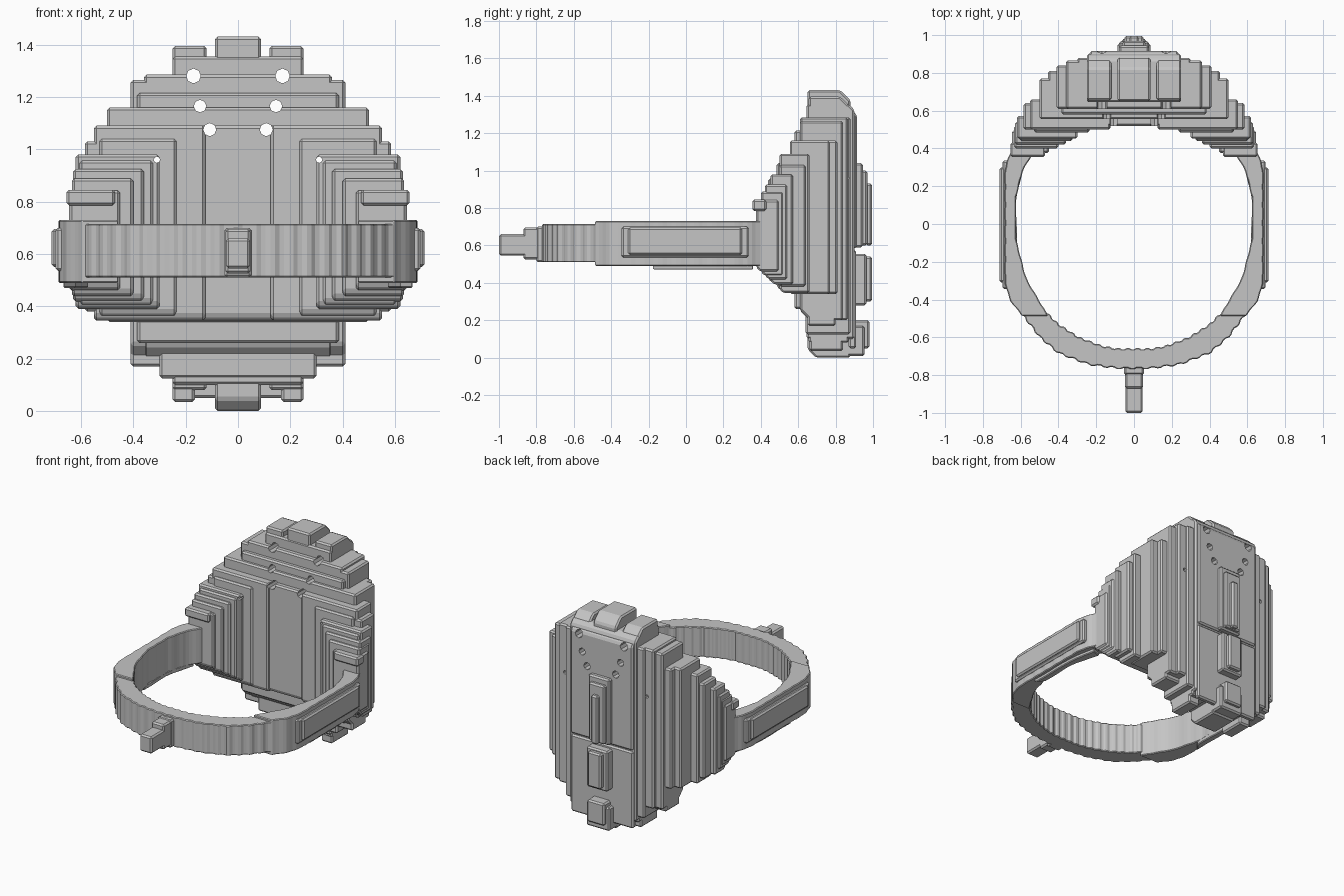
import bpy, bmesh, math
from mathutils import Vector, Matrix

if "Cube" in bpy.data.objects:
    bpy.data.objects.remove(bpy.data.objects["Cube"])

grey = bpy.data.materials.new("grey")
grey.diffuse_color = (0.56, 0.56, 0.56, 1)
grey.use_nodes = True
grey.node_tree.nodes["Principled BSDF"].inputs["Base Color"].default_value = grey.diffuse_color


def finish(name, bm):
    bmesh.ops.recalc_face_normals(bm, faces=bm.faces)
    me = bpy.data.meshes.new(name)
    bm.to_mesh(me)
    bm.free()
    me.materials.append(grey)
    ob = bpy.data.objects.new(name, me)
    bpy.context.scene.collection.objects.link(ob)
    return ob


def box(name, x0, x1, y0, y1, z0, z1, under=0, crown=0, bevel=0.01):
    """Bevelled box; 'under' slopes its lower front edge, 'crown' its upper back edge."""
    bm = bmesh.new()
    bmesh.ops.create_cube(bm, size=1)
    bmesh.ops.scale(bm, vec=(x1 - x0, y1 - y0, z1 - z0), verts=bm.verts)
    bmesh.ops.translate(bm, vec=((x0 + x1) / 2, (y0 + y1) / 2, (z0 + z1) / 2), verts=bm.verts)
    for amount, y, z in ((under, y0, z0), (crown, y1, z1)):
        if amount:
            near = [e for e in bm.edges if all(abs(v.co.y - y) + abs(v.co.z - z) < 1e-4 for v in e.verts)]
            bmesh.ops.bevel(bm, geom=near, offset=amount, segments=1, affect='EDGES')
    bmesh.ops.bevel(bm, geom=list(bm.edges), offset=bevel, segments=1, affect='EDGES')
    return finish(name, bm)


def boxes(name, rows):
    """Rows starting at x = 0 straddle the middle, the others are mirrored."""
    out = []
    for x0, x1, *r in rows:
        if x0 == 0:
            out.append(box(name, -x1, x1, *r))
        else:
            out += [box(name, x0, x1, *r), box(name, -x1, -x0, *r)]
    return out


# Shield crown, foot and spine: x in, x out, y front, y back, z bottom, z top, slopes
slabs = boxes("shield", [
    (0, .25, .645, .90, .10, 1.355, 0, .03),
    (0, .088, .65, .88, 0, 1.43, .045, .055),
    (.12, .25, .655, .87, .08, 1.395, 0, .045),
    (.165, .25, .66, .84, .035, .15),
    (.27, .41, .65, .80, .17, .25),
])
# Broad stacked slabs of the shield
slabs += boxes("shield_slab", [
    (0, .30, .64, .88, .125, 1.285),
    (0, .36, .61, .865, .20, 1.285, .05),
    (0, .41, .61, .84, .20, 1.265, .055),
    (0, .385, .58, .72, .26, 1.215),
    (.30, .455, .68, .81, .34, 1.16),
    (0, .50, .555, .77, .34, 1.16),
    (0, .55, .52, .66, .345, 1.09, .02),
    (.125, .55, .50, .62, .345, 1.09, .02),
    (.53, .585, .50, .64, .38, 1.03),
])
# Cheeks: each step lies further out and forward, and is shorter
for x_in, x_out in ((.235, .53), (.30, .62), (.325, .605), (.36, .63), (.40, .635), (.45, .645)):
    d = x_in - .235
    front = .485 - .51 * d
    slabs += boxes("cheek", [(x_in, x_out, front, front + .12, .36 + .47 * d, 1.04 - .92 * d, .02)])
slabs += boxes("cheek_bar", [(.47, .655, .355, .43, .785, .845)])
# Back plates join the shield so that the holes run through them
slabs += boxes("back_plate", [(0, .235, .87, .915, .585, 1.32, 0, .025), (0, .235, .87, .91, .05, .575)])
union = bpy.data.collections.new("slabs")
for ob in slabs[1:]:
    union.objects.link(ob)

# Small round holes through the shield
cutters = bpy.data.collections.new("cutters")
for x, z, r in [(.17, 1.28, .028), (.145, 1.165, .024), (.108, 1.075, .025), (.31, .96, .012)]:
    for s in (-1, 1):
        bm = bmesh.new()
        m = Matrix.Translation((s * x, .6, z)) @ Matrix.Rotation(math.pi / 2, 4, 'X')
        bmesh.ops.create_cone(bm, cap_ends=True, segments=8, radius1=r, radius2=r, depth=1.2, matrix=m)
        ob = finish("hole_cutter", bm)
        ob.hide_render = True
        cutters.objects.link(ob)

shield = slabs[0]
for op, col in (('UNION', union), ('DIFFERENCE', cutters)):
    mod = shield.modifiers.new(op.lower(), 'BOOLEAN')
    mod.operation, mod.operand_type = op, 'COLLECTION'
    mod.collection, mod.solver = col, 'EXACT'
bpy.context.view_layer.update()
me = bpy.data.meshes.new_from_object(shield.evaluated_get(bpy.context.evaluated_depsgraph_get()))
shield.modifiers.clear()
shield.data = me
for ob in slabs[1:] + list(cutters.objects):
    bpy.data.objects.remove(ob)
for col in (union, cutters):
    bpy.data.collections.remove(col)

# Raised fittings on the back of the shield
boxes("upper_bar", [(0, .08, .90, .945, .59, 1.04), (0, .06, .92, .97, .60, 1.0),
                    (0, .025, .96, .995, .60, .93)])
boxes("lower_bar", [(0, .08, .90, .965, .28, .555), (0, .05, .95, .995, .30, .54)])
boxes("foot_block", [(0, .088, .85, .955, .01, .17), (0, .065, .90, .98, .05, .20)])


def sample(path, n):
    """Evenly spaced points along a polyline."""
    pts = [Vector(p) for p in path]
    lens = [(b - a).length for a, b in zip(pts, pts[1:])]
    out = []
    for i in range(n):
        d, k = sum(lens) * i / (n - 1), 0
        while k < len(lens) - 1 and d > lens[k]:
            d -= lens[k]
            k += 1
        out.append(pts[k].lerp(pts[k + 1], min(1, d / lens[k])))
    return out


def band(name, outer, inner, z0, z1, n, side=1, rib=.005):
    """Upright band between two paths, with shallow ribs."""
    bm = bmesh.new()
    prev = None
    for i, (o, q) in enumerate(zip(sample(outer, n), sample(inner, n))):
        k = 1 + rib * (1 if i % 4 < 2 else -1)
        o, q = o * k, q * k
        ring = [bm.verts.new((side * p.x, p.y, z)) for p, z in ((o, z0), (o, z1), (q, z1), (q, z0))]
        if prev:
            for j in range(4):
                bm.faces.new((prev[j], prev[j - 1], ring[j - 1], ring[j]))
        else:
            bm.faces.new(ring)
        prev = ring
    bm.faces.new(prev)
    bmesh.ops.recalc_face_normals(bm, faces=bm.faces)
    edges = [e for e in bm.edges if e.calc_face_angle(0) > .9]
    bmesh.ops.bevel(bm, geom=edges, offset=.005, segments=1, affect='EDGES')
    return finish(name, bm)


# Front half of the head ring
outer = [(.60, -.47), (.50, -.60), (.40, -.685), (.24, -.745), (.09, -.765)]
inner = [(.46, -.47), (.40, -.53), (.29, -.60), (.17, -.645), (.09, -.66)]
flip = lambda path: path + [(-x, y) for x, y in reversed(path)]
band("front_band", flip(outer), flip(inner), .51, .715, 81)

# Side arms, underside rails and outer pads
for s in (-1, 1):
    band("side_arm",
         [(.63, .44), (.67, .34), (.685, .28), (.685, -.3), (.66, -.40), (.595, -.485)],
         [(.52, .40), (.59, .28), (.625, .14), (.625, -.08), (.57, -.29), (.455, -.485)],
         .49, .73, 41, s, .002)
    band("under_rail", [(.63, .36), (.665, .2), (.665, -.18)], [(.57, .34), (.625, .15), (.62, -.12)],
         .47, .50, 9, s, .002)
    x0, x1 = sorted((s * .64, s * .697))
    box("side_pad_base", x0, x1, -.345, .335, .535, .70)
    x0, x1 = sorted((s * .66, s * .712))
    box("side_pad", x0, x1, -.31, .30, .55, .695)

# Small peg at the front of the ring
boxes("front_peg", [(0, .052, -.80, -.70, .51, .70), (0, .048, -.87, -.74, .525, .695),
                    (0, .046, -1.0, -.80, .545, .66)])
